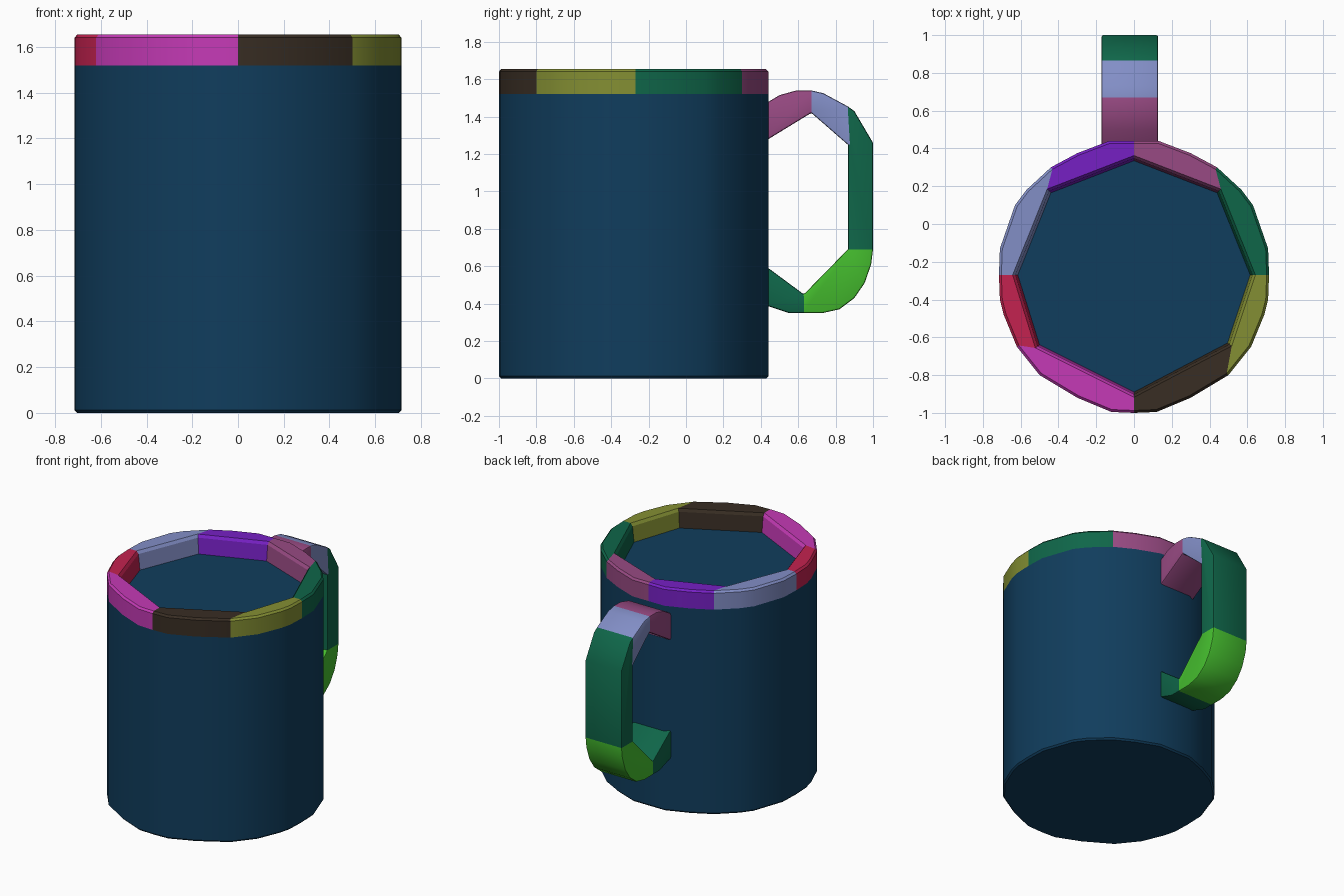
import bpy, bmesh
from mathutils import Vector

cube = bpy.data.objects.get("Cube")
if cube:
    bpy.data.objects.remove(cube, do_unlink=True)

PALETTE = {
    "navy": "103d5d", "mauve": "984a83", "forest": "0f6649", "olive": "848f33",
    "dark_brown": "382d23", "pink": "c53ab6", "red": "c42250",
    "lavender": "828ec6", "purple": "7620c4", "lime": "46c02f",
}


def make_material(name, code):
    srgb = [int(code[i:i + 2], 16) / 255 for i in (0, 2, 4)]
    color = [((c + 0.055) / 1.055) ** 2.4 if c > 0.04 else c / 12.92 for c in srgb] + [1]
    mat = bpy.data.materials.new(name)
    mat.use_nodes = True
    mat.diffuse_color = color
    bsdf = next(n for n in mat.node_tree.nodes if n.type == "BSDF_PRINCIPLED")
    bsdf.inputs["Base Color"].default_value = color
    return mat


MATS = {n: make_material(n, c) for n, c in PALETTE.items()}


def finish(bm, name, colors):
    bmesh.ops.recalc_face_normals(bm, faces=bm.faces)
    mesh = bpy.data.meshes.new(name)
    bm.to_mesh(mesh)
    bm.free()
    for c in colors:
        mesh.materials.append(MATS[c])
    obj = bpy.data.objects.new(name, mesh)
    bpy.context.collection.objects.link(obj)
    bpy.ops.object.select_all(action="DESELECT")
    obj.select_set(True)
    bpy.context.view_layer.objects.active = obj
    return obj


def smooth(angle):
    bpy.ops.object.shade_smooth_by_angle(angle=angle)


def ring(bm, points, z, scale=1.0):
    mid = Vector((0, -0.28))
    return [bm.verts.new((*(mid + (Vector(p) - mid) * scale), z)) for p in points]


def bridge(bm, a, b):
    n = len(a)
    return [bm.faces.new((a[i], a[(i + 1) % n], b[(i + 1) % n], b[i])) for i in range(n)]


# Round outline, right half from back to front, then mirrored
half = [(0, .44), (.13, .44), (.3, .375), (.44, .3), (.57, .18), (.63, .1),
        (.71, -.13), (.715, -.27), (.71, -.4), (.69, -.48), (.62, -.65),
        (.5, -.8), (.3, -.92), (.12, -.995), (0, -1)]
outline = half + [(-x, y) for x, y in half[-2:0:-1]]

# Solid body with a small bevel at the foot
BODY_TOP, TOP = 1.52, 1.655
bm = bmesh.new()
rings = [ring(bm, outline, 0, .985), ring(bm, outline, .012), ring(bm, outline, BODY_TOP)]
for a, b in zip(rings, rings[1:]):
    bridge(bm, a, b)
bm.faces.new(rings[0])
bm.faces.new(rings[-1])
finish(bm, "mug_body", ["navy"])
smooth(0.6)

# Rim: round outside, eight-sided inside, one colour per side
bounds = [0, 3, 7, 11, 14, 18, 21, 25]
rim_colors = ["mauve", "forest", "olive", "dark_brown", "pink", "red", "lavender", "purple"]
inner = [(0, .335), (.44, .165), (.615, -.27), (.495, -.63),
         (0, -.89), (-.5, -.64), (-.615, -.27), (-.44, .165)]
bm = bmesh.new()
low = ring(bm, outline, BODY_TOP)
mid = ring(bm, outline, TOP - .014)
high = ring(bm, outline, TOP, .982)
in_low = ring(bm, inner, BODY_TOP)
in_mid = ring(bm, inner, TOP - .02, 1.02)
in_high = ring(bm, inner, TOP, 1.045)
for a, b in ((low, mid), (mid, high)):
    for i, f in enumerate(bridge(bm, a, b)):
        f.material_index = sum(i >= s for s in bounds) - 1
for a, b in ((in_mid, in_low), (in_high, in_mid)):
    for i, f in enumerate(bridge(bm, a, b)):
        f.material_index = i
for k, start in enumerate(bounds):
    end = (bounds + [len(outline)])[k + 1]
    arc = [high[i % len(outline)] for i in range(start, end + 1)]
    f = bm.faces.new(arc + [in_high[(k + 1) % 8], in_high[k]])
    f.material_index = k
finish(bm, "rim", rim_colors)
smooth(0.5)

# Handle: each segment has an outer arc and a straight inner edge (y, z)
segments = [
    ("mauve", [(.4, 1.455), (.5, 1.515), (.59, 1.54), (.67, 1.54)], [(.4, 1.255), (.67, 1.42)]),
    ("lavender", [(.67, 1.54), (.735, 1.525), (.865, 1.455)], [(.67, 1.42), (.865, 1.25)]),
    ("forest", [(.865, 1.455), (.9, 1.43), (1, 1.26), (1, .69)], [(.865, 1.25), (.865, .69)]),
    ("lime", [(1, .69), (.99, .61), (.955, .51), (.9, .43), (.82, .37), (.73, .35), (.63, .35)],
     [(.865, .69), (.63, .45)]),
    ("forest", [(.63, .35), (.55, .35), (.4, .4)], [(.63, .45), (.4, .62)]),
]
handle_colors = ["mauve", "lavender", "forest", "lime"]
LEFT, RIGHT = .128, -.172
bm = bmesh.new()
for k, (color, outer, inside) in enumerate(segments):
    profile = outer + inside[::-1]
    sides = [[bm.verts.new((x, y, z)) for y, z in profile] for x in (RIGHT, LEFT)]
    walls = bridge(bm, *sides)
    faces = walls + [bm.faces.new(s) for s in sides]
    for f in faces:
        f.material_index = handle_colors.index(color)
    # Leave the joints between neighbouring segments open
    joints = []
    if k > 0:
        joints.append(walls[-1])
    if k < len(segments) - 1:
        joints.append(walls[len(outer) - 1])
    bmesh.ops.delete(bm, geom=joints, context="FACES_ONLY")
bmesh.ops.remove_doubles(bm, verts=bm.verts, dist=.0005)
handle = finish(bm, "handle", handle_colors)
bevel = handle.modifiers.new("soft_edges", "BEVEL")
bevel.width = .01
bevel.segments = 2
bevel.limit_method = "ANGLE"
bevel.angle_limit = 1.2
bpy.ops.object.modifier_apply(modifier=bevel.name)
smooth(0.55)
